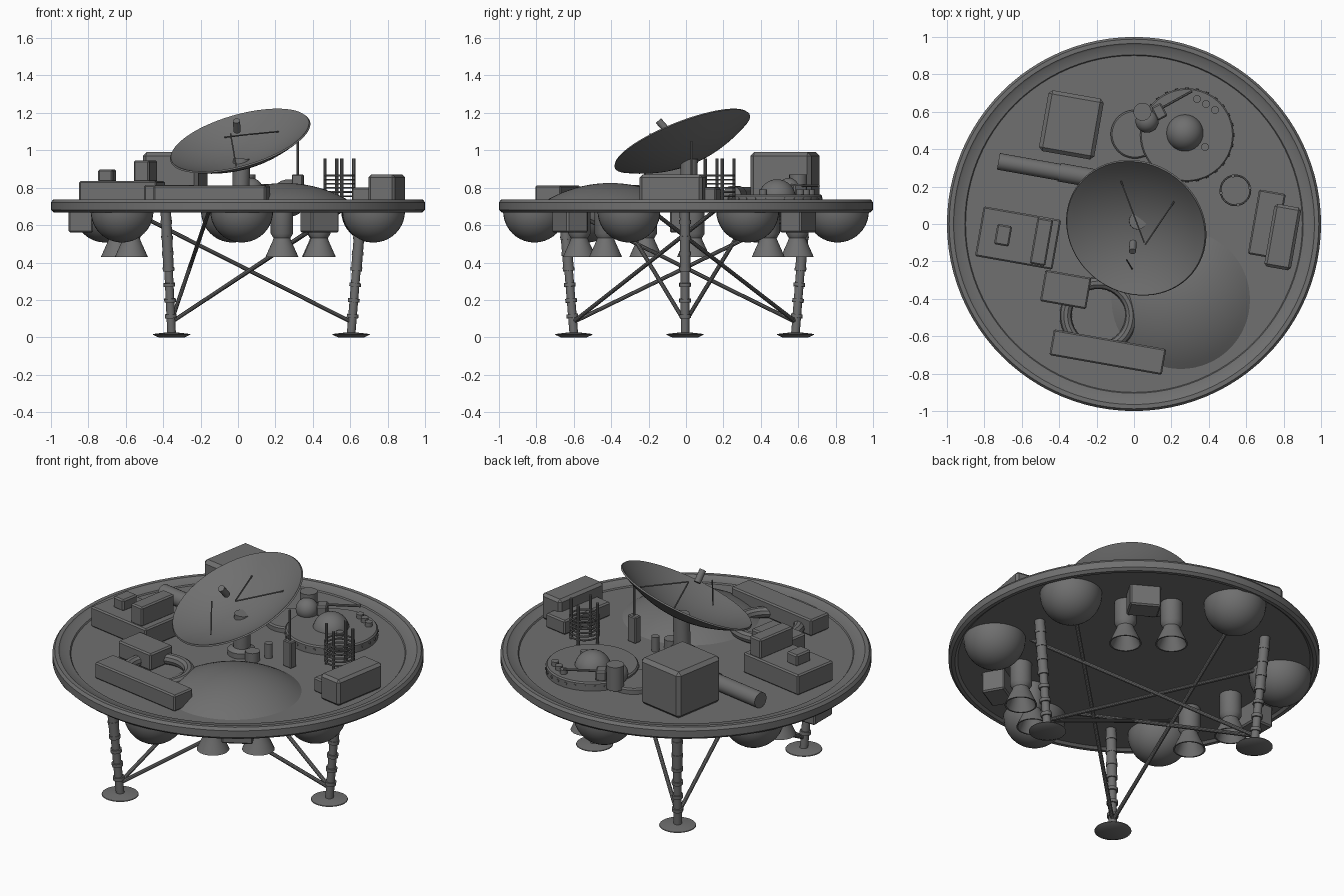
import bpy, bmesh, math
from mathutils import Vector, Matrix

if "Cube" in bpy.data.objects:
    bpy.data.objects.remove(bpy.data.objects["Cube"], do_unlink=True)

grey = bpy.data.materials.new("hull grey")
grey.use_nodes = True
COLOR = (0.16, 0.16, 0.16, 1)
grey.diffuse_color = COLOR
grey.node_tree.nodes["Principled BSDF"].inputs["Base Color"].default_value = COLOR

TURN = math.radians(-10)   # the deck equipment is turned slightly
DECK = 0.715
UP = Vector((0, 0, 1))


def finish(name, bm, matrix=None, smooth=True):
    bmesh.ops.recalc_face_normals(bm, faces=bm.faces)
    me = bpy.data.meshes.new(name)
    bm.to_mesh(me)
    bm.free()
    ob = bpy.data.objects.new(name, me)
    bpy.context.collection.objects.link(ob)
    me.materials.append(grey)
    if matrix:
        ob.matrix_world = matrix
    if smooth:
        bpy.ops.object.select_all(action='DESELECT')
        ob.select_set(True)
        bpy.context.view_layer.objects.active = ob
        bpy.ops.object.shade_smooth_by_angle(angle=math.radians(35))
    return ob


def lathe(name, profile, loc=(0, 0, 0), axis=UP, segs=32):
    """Revolve (radius, height) points about an axis through loc."""
    bm = bmesh.new()
    vs = [bm.verts.new((r, 0, z)) for r, z in profile]
    edges = [bm.edges.new(p) for p in zip(vs, vs[1:])]
    bmesh.ops.spin(bm, geom=vs + edges, cent=(0, 0, 0), axis=(0, 0, 1),
                   angle=math.tau, steps=segs, use_duplicate=False)
    bmesh.ops.remove_doubles(bm, verts=bm.verts, dist=1e-5)
    rot = UP.rotation_difference(Vector(axis)).to_matrix().to_4x4()
    return finish(name, bm, Matrix.Translation(loc) @ rot)


def rod(name, a, b, r, segs=12):
    a, b = Vector(a), Vector(b)
    h = (b - a).length
    return lathe(name, [(0, 0), (r, 0), (r, h), (0, h)], a, b - a, segs)


def box(name, x, y, z0, z1, sx, sy, turn=TURN, bevel=0.008):
    bm = bmesh.new()
    bmesh.ops.create_cube(bm, size=1)
    bmesh.ops.scale(bm, vec=(sx, sy, z1 - z0), verts=bm.verts)
    bmesh.ops.bevel(bm, geom=bm.edges[:], offset=bevel, segments=1, affect='EDGES')
    m = Matrix.Translation((x, y, (z0 + z1) / 2)) @ Matrix.Rotation(turn, 4, 'Z')
    return finish(name, bm, m, smooth=False)


def ball(name, loc, r):
    bm = bmesh.new()
    bmesh.ops.create_uvsphere(bm, u_segments=32, v_segments=16, radius=r)
    return finish(name, bm, Matrix.Translation(loc))


def ring(name, loc, R, r, segs=40, sides=10):
    prof = [(R + r * math.cos(math.tau * i / sides), r * math.sin(math.tau * i / sides))
            for i in range(sides + 1)]
    return lathe(name, prof, loc, UP, segs)


# Round platform with a raised rim
lathe("platform", [(0, 0.68), (0.95, 0.68), (0.965, 0.668), (0.985, 0.668), (1, 0.682),
                   (1, 0.722), (0.988, 0.738), (0.965, 0.738), (0.955, 0.73),
                   (0.905, 0.722), (0.9, DECK), (0, DECK)], segs=96)

# Shallow dome on the deck
h, a = 0.11, 0.37
R = (a * a + h * h) / (2 * h)
cap = math.asin(a / R)
lathe("shallow_dome", [(R * math.sin(cap * i / 10), R * math.cos(cap * i / 10) - R + 0.825)
                       for i in range(11)], (0.25, -0.405, 0), segs=64)

# Dish antenna on its pedestal
n = Vector((-0.257, -0.356, 0.899)).normalized()
rim = Vector((0.012, -0.02, 1.048))
D, RD = 0.115, 0.388
outer = [(RD * i / 12, D * (i / 12) ** 2 - D) for i in range(13)]
inner = [(r * 0.985, z + 0.008) for r, z in reversed(outer)]
lathe("dish", outer + inner, rim, n, 64)
rod("dish_pedestal", (0.012, 0.015, 0.7), (0.02, 0.017, 0.955), 0.046, 24)
lathe("pedestal_collar", [(0.075, 0), (0.075, 0.03), (0.045, 0.045)], (0.012, 0.015, DECK))
rod("dish_feed", (-0.005, -0.098, 1.102), (-0.008, -0.147, 1.158), 0.019, 16)
for p, q in (((-0.07, 0.23, 1.07), (0.055, -0.1, 1.085)),
             ((0.215, 0.12, 1.10), (0.06, -0.11, 1.085)),
             ((-0.04, -0.19, 1.09), (-0.01, -0.24, 0.915))):
    rod("dish_strut", p, q, 0.004, 8)

# Deck boxes
box("large_cabinet", -0.335, 0.53, DECK, 0.99, 0.30, 0.33, bevel=0.02)
box("left_base", -0.62, -0.075, DECK, 0.835, 0.42, 0.27)
box("left_tall_box", -0.495, -0.095, 0.83, 0.946, 0.085, 0.25)
box("left_small_box", -0.70, -0.06, 0.83, 0.898, 0.08, 0.11)
box("low_box", -0.365, -0.35, DECK, 0.815, 0.25, 0.17)
box("front_long_box", -0.14, -0.685, DECK, 0.812, 0.61, 0.14)
box("side_low_box", 0.71, 0.0, DECK, 0.80, 0.145, 0.35)
box("side_tall_box", 0.795, -0.07, DECK, 0.87, 0.145, 0.34, bevel=0.015)

# Pipe loop and lying cylinder
ring("pipe_loop", (-0.19, -0.49, 0.745), 0.175, 0.032)
rod("lying_cylinder", (-0.725, 0.335, 0.76), (-0.40, 0.277, 0.76), 0.045, 24)
rod("lying_cylinder_end", (-0.40, 0.277, 0.76), (-0.22, 0.245, 0.76), 0.05, 24)

# Round instrument base with ball, knobs and rivets
cx, cy = 0.283, 0.476
lathe("instrument_base", [(0.25, 0.7), (0.25, 0.757), (0.243, 0.765), (0, 0.765)],
      (cx, cy, 0), segs=64)
ball("instrument_ball", (0.272, 0.487, 0.745), 0.1)
for x, y in ((0.337, 0.668), (0.385, 0.642), (0.433, 0.61), (0.38, 0.412)):
    rod("knob", (x, y, 0.76), (x, y, 0.79), 0.021, 16)
for i in range(28):
    t = math.tau * i / 28
    c, s = math.cos(t), math.sin(t)
    rod("rivet", (cx + 0.245 * c, cy + 0.245 * s, 0.74),
        (cx + 0.254 * c, cy + 0.254 * s, 0.74), 0.008, 8)

# Small instrument turret
lathe("turret_base", [(0.13, 0.7), (0.13, 0.74), (0.122, 0.748), (0, 0.748)],
      (0.005, 0.48, 0), segs=48)
rod("turret_post", (0.045, 0.60, 0.73), (0.045, 0.60, 0.87), 0.048, 24)
ball("turret_ball", (0.07, 0.55, 0.79), 0.062)
box("turret_block", 0.135, 0.60, 0.76, 0.82, 0.06, 0.08, math.radians(28))
rod("turret_probe", (0.13, 0.61, 0.81), (0.31, 0.71, 0.81), 0.007, 8)

# Whip antenna and pedestal fittings
box("antenna_box", 0.32, 0.03, DECK, 0.87, 0.06, 0.045, bevel=0.005)
rod("whip_antenna", (0.32, 0.03, 0.86), (0.32, 0.03, 1.05), 0.006, 8)
rod("deck_fitting", (0.11, -0.02, DECK), (0.11, -0.02, 0.77), 0.04, 20)
rod("deck_fitting", (0.16, 0.06, DECK), (0.16, 0.06, 0.80), 0.022, 16)

# Coil cage
for i in range(4):
    t = math.radians(10 + 90 * i)
    x, y = 0.542 + 0.078 * math.cos(t), 0.18 + 0.078 * math.sin(t)
    rod("cage_post", (x, y, DECK), (x, y, 0.955), 0.009, 10)
for i in range(6):
    ring("cage_ring", (0.542, 0.18, 0.755 + 0.022 * i), 0.08, 0.005, 24, 6)

# Spherical tanks under the platform
for x, y in ((0.72, 0.33), (-0.03, 0.81), (-0.71, 0.38),
             (-0.62, -0.53), (0.02, -0.81), (0.725, -0.305)):
    arc = [(0.168 * math.cos(math.pi / 2 * i / 10), -0.168 * math.sin(math.pi / 2 * i / 10))
           for i in range(11)]
    lathe("hanging_tank", [(0.168, 0.02)] + arc, (x, y, 0.675), segs=32)

# Thruster pairs, each with a control box
for x, y in ((0.43, 0.44), (0.235, 0.595), (0.235, -0.57), (0.435, -0.43),
             (-0.57, -0.215), (-0.645, 0.04)):
    lathe("thruster", [(0.06, 0.69), (0.06, 0.555), (0.045, 0.53), (0.05, 0.515), (0.068, 0.475),
                       (0.088, 0.43), (0.08, 0.43), (0.045, 0.51), (0, 0.515)], (x, y, 0))
for x, y, t in ((0.435, 0.6, 60), (0.435, -0.62, -60), (-0.84, 0.0, 0)):
    box("thruster_box", x, y, 0.56, 0.69, 0.13, 0.17, math.radians(t))

# Landing legs with sleeves, feet and cross braces
LEGS = (((0.605, -0.005), ((-0.6, 0.365), (-0.6, -0.375))),
        ((-0.355, 0.585), ((0.57, -0.2), (-0.15, -0.65))),
        ((-0.355, -0.6), ((0.56, 0.17), (-0.15, 0.65))))
for (x, y), ends in LEGS:
    bottom, top = Vector((x, y, 0.02)), Vector((x * 1.09, y * 1.09, 0.69))
    lathe("foot_pad", [(0, 0), (0.07, 0), (0.1, 0.014), (0.098, 0.018), (0.05, 0.024), (0, 0.028)],
          (x, y, 0))
    rod("leg", bottom, top, 0.023, 16)
    rod("leg_upper", bottom.lerp(top, 0.5), top, 0.028, 16)
    for i in range(1, 8):
        p = bottom.lerp(top, i / 8)
        rod("leg_sleeve", p, bottom.lerp(top, i / 8 + 0.03), 0.031, 16)
    for ex, ey in ends:
        rod("brace", bottom.lerp(top, 0.09), (ex, ey, 0.69), 0.011, 10)
